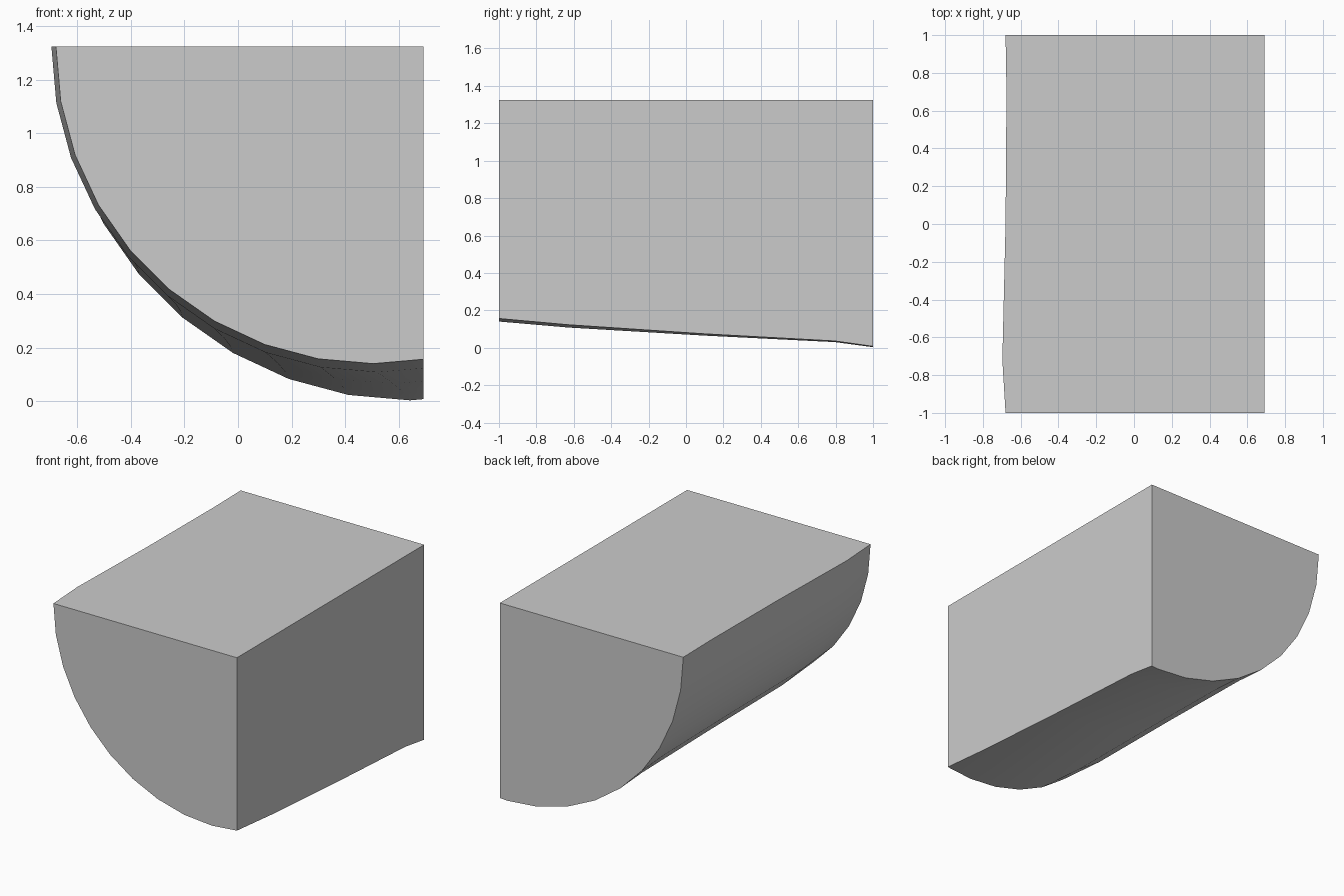
import bpy, bmesh
from math import sin, cos, tan, radians

cube = bpy.data.objects.get("Cube")
if cube:
    bpy.data.objects.remove(cube, do_unlink=True)

TOP, SIDE = 1.325, 0.692      # flat top height and flat side position
STEP = 10                     # degrees per facet of the curved underside
LEAN = 0.075                  # lower parts of the inner sections lean back

# Sections from front to back: y at the top, arc centre x, radius, lean
SECTIONS = [
    (-1.0, 0.505, 1.185, 0),
    (-0.72, 0.52, 1.217, LEAN),
    (0.0, 0.58, 1.26, LEAN),
    (0.7, 0.62, 1.295, LEAN),
    (1.0, 0.642, 1.322, 0),
]


def section(bm, y, cx, radius, lean):
    """Quarter arc, cut off by the flat side, closed by the top corner."""
    pts = [(cx - radius * cos(radians(a)), TOP - radius * sin(radians(a)))
           for a in range(0, 91, STEP)]
    pts.append((SIDE, TOP - radius + (SIDE - cx) * tan(radians(STEP / 2))))
    pts.append((SIDE, TOP))
    return [bm.verts.new((x, y + lean * (TOP - z), z)) for x, z in pts]


# Loft the sections and cap both ends
bm = bmesh.new()
rings = [section(bm, *s) for s in SECTIONS]
for a, b in zip(rings, rings[1:]):
    for i in range(len(a)):
        j = (i + 1) % len(a)
        bm.faces.new((a[i], a[j], b[j], b[i]))
bm.faces.new(rings[0])
bm.faces.new(rings[-1])
bmesh.ops.recalc_face_normals(bm, faces=bm.faces)
mesh = bpy.data.meshes.new("curved_block")
bm.to_mesh(mesh)
bm.free()

block = bpy.data.objects.new("curved_block", mesh)
bpy.context.collection.objects.link(block)

# Plain grey
grey = bpy.data.materials.new("light_grey")
grey.use_nodes = True
colour = (0.6, 0.6, 0.6, 1)
grey.diffuse_color = colour
grey.node_tree.nodes["Principled BSDF"].inputs["Base Color"].default_value = colour
mesh.materials.append(grey)

# Smooth underside, sharp rims
bpy.context.view_layer.objects.active = block
block.select_set(True)
bpy.ops.object.shade_smooth_by_angle(angle=radians(30))
